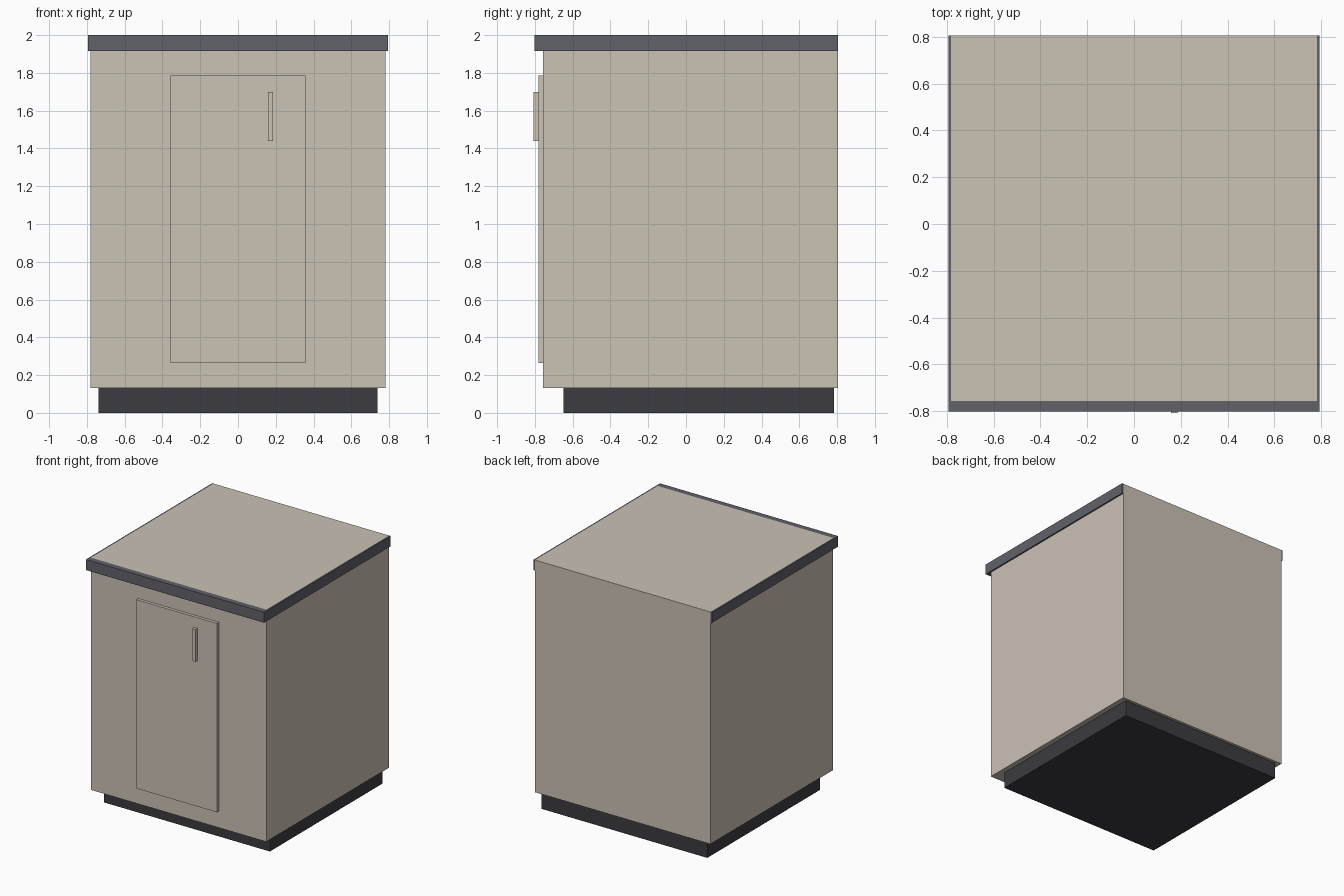
import bpy

cube = bpy.data.objects.get("Cube")
if cube:
    bpy.data.objects.remove(cube, do_unlink=True)


def material(name, rgb):
    mat = bpy.data.materials.new(name)
    mat.use_nodes = True
    colour = (*rgb, 1)
    mat.diffuse_color = colour
    mat.node_tree.nodes["Principled BSDF"].inputs["Base Color"].default_value = colour
    return mat


beige = material("warm_beige", (0.597, 0.539, 0.462))
grey = material("slate_grey", (0.119, 0.119, 0.144))
dark = material("dark_charcoal", (0.045, 0.044, 0.051))


def box(name, x, y, z, mat):
    """Box spanning the given (low, high) range on each axis."""
    spans = (x, y, z)
    bpy.ops.mesh.primitive_cube_add(size=1, location=[(a + b) / 2 for a, b in spans])
    obj = bpy.context.object
    obj.name = name
    obj.scale = [b - a for a, b in spans]
    bpy.ops.object.transform_apply(location=False, rotation=False, scale=True)
    obj.data.materials.append(mat)
    return obj


WIDTH, RIM = 0.781, 0.793
FRONT, BACK = -0.756, 0.805
TRIM_Z = (1.915, 2.0)

# Recessed plinth and cabinet body
box("plinth", (-0.738, 0.738), (-0.648, 0.783), (0, 0.131), dark)
box("cabinet_body", (-WIDTH, WIDTH), (FRONT, BACK), (0.131, 2.0), beige)

# Worktop edging wraps the front and both sides
box("front_edging", (-RIM, RIM), (-0.802, FRONT), TRIM_Z, grey)
for name, side in (("right_edging", -1), ("left_edging", 1)):
    box(name, sorted((side * WIDTH, side * RIM)), (FRONT, BACK), TRIM_Z, grey)

# Door with its upright handle
box("door", (-0.358, 0.358), (-0.781, FRONT), (0.265, 1.785), beige)
box("door_handle", (0.158, 0.186), (-0.807, -0.781), (1.44, 1.70), beige)
